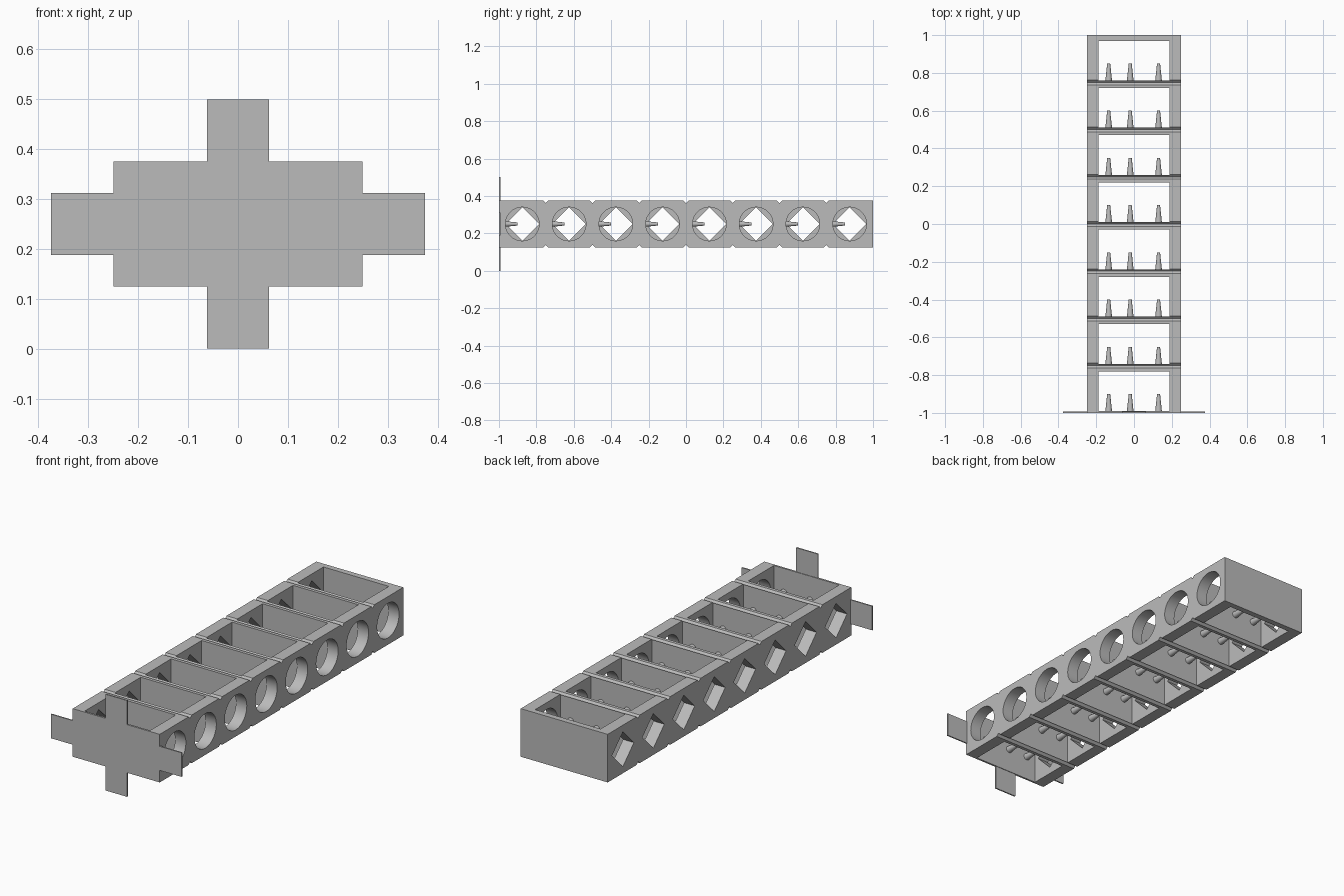
import bpy, bmesh, math
from mathutils import Matrix, Vector

if "Cube" in bpy.data.objects:
    bpy.data.objects.remove(bpy.data.objects["Cube"], do_unlink=True)

CELLS = 8
PITCH = 0.25
MID_Z = 0.25
HALF_W, HALF_H = 0.25, 0.125
starts = [-1 + PITCH * i for i in range(CELLS)]

grey = bpy.data.materials.new("plain_grey")
grey.use_nodes = True
GREY = (0.5, 0.5, 0.5, 1)
grey.diffuse_color = GREY
grey.node_tree.nodes["Principled BSDF"].inputs["Base Color"].default_value = GREY


def finish(name, bm):
    bmesh.ops.recalc_face_normals(bm, faces=bm.faces)
    mesh = bpy.data.meshes.new(name)
    bm.to_mesh(mesh)
    bm.free()
    mesh.materials.append(grey)
    obj = bpy.data.objects.new(name, mesh)
    bpy.context.collection.objects.link(obj)
    return obj


def prism(bm, points, offset):
    """Extrude a closed outline along an offset."""
    face = bm.faces.new([bm.verts.new(p) for p in points])
    out = bmesh.ops.extrude_face_region(bm, geom=[face])
    verts = [v for v in out["geom"] if isinstance(v, bmesh.types.BMVert)]
    bmesh.ops.translate(bm, verts=verts, vec=Vector(offset))


def add_cone(bm, r1, r2, depth, sides, matrix):
    bmesh.ops.create_cone(bm, cap_ends=True, segments=sides, radius1=r1,
                          radius2=r2, depth=depth, matrix=matrix)


def cut(target, name, bm):
    """Subtract a temporary cutter from the target."""
    cutter = finish(name, bm)
    cutter.hide_render = True
    mod = target.modifiers.new(name, "BOOLEAN")
    mod.operation = "DIFFERENCE"
    mod.solver = "EXACT"
    mod.object = cutter
    bpy.context.view_layer.update()
    graph = bpy.context.evaluated_depsgraph_get()
    result = bpy.data.meshes.new_from_object(target.evaluated_get(graph))
    target.modifiers.clear()
    target.data = result
    bpy.data.objects.remove(cutter, do_unlink=True)


# Long frame with V grooves across its top and bottom at each cell joint
NOTCH = 0.013
top = [(-1, HALF_H)]
for y in starts[1:]:
    top += [(y - NOTCH, HALF_H), (y, HALF_H - NOTCH), (y + NOTCH, HALF_H)]
top.append((1, HALF_H))
outline = top + [(y, -z) for y, z in reversed(top)]
bm = bmesh.new()
prism(bm, [(-HALF_W, y, MID_Z + z) for y, z in outline], (2 * HALF_W, 0, 0))
frame = finish("cell_frame", bm)

# Open compartments running from top to bottom
bm = bmesh.new()
for y in starts:
    size = Matrix.Diagonal((0.376, 0.21, 0.5, 1))
    bmesh.ops.create_cube(bm, size=1, matrix=Matrix.Translation((0, y + 0.115, MID_Z)) @ size)
cut(frame, "compartment_cutter", bm)

# Round holes through the left wall, diamond holes through the right wall
bm = bmesh.new()
for y in starts:
    for side, sides in ((1, 48), (-1, 4)):
        place = Matrix.Translation((side * 0.22, y + PITCH / 2, MID_Z))
        add_cone(bm, 0.09, 0.09, 0.16, sides, place @ Matrix.Rotation(math.pi / 2, 4, "Y"))
cut(frame, "side_hole_cutter", bm)

# Tapered pegs on the front wall of every compartment
bm = bmesh.new()
for y in starts:
    for x in (-0.134, -0.02, 0.13):
        place = Matrix.Translation((x, y + 0.053, MID_Z))
        add_cone(bm, 0.018, 0.008, 0.094, 24, place @ Matrix.Rotation(-math.pi / 2, 4, "X"))
pegs = finish("pegs", bm)

# Thin cross tabs around the front end
ARM = 0.0625
bm = bmesh.new()
for direction, reach, start in (((1, 0), 0.375, HALF_W), ((-1, 0), 0.375, HALF_W),
                                ((0, 1), 0.25, HALF_H), ((0, -1), 0.25, HALF_H)):
    dx, dz = direction
    corners = [(start, -ARM), (reach, -ARM), (reach, ARM), (start, ARM)]
    prism(bm, [(dx * a + dz * b, -1, MID_Z + dz * a + dx * b) for a, b in corners], (0, 0.007, 0))
finish("front_cross_tabs", bm)

# Smooth round parts, keeping hard edges
bpy.ops.object.select_all(action="DESELECT")
for obj in (frame, pegs):
    obj.select_set(True)
bpy.context.view_layer.objects.active = frame
bpy.ops.object.shade_smooth_by_angle(angle=math.radians(30))
